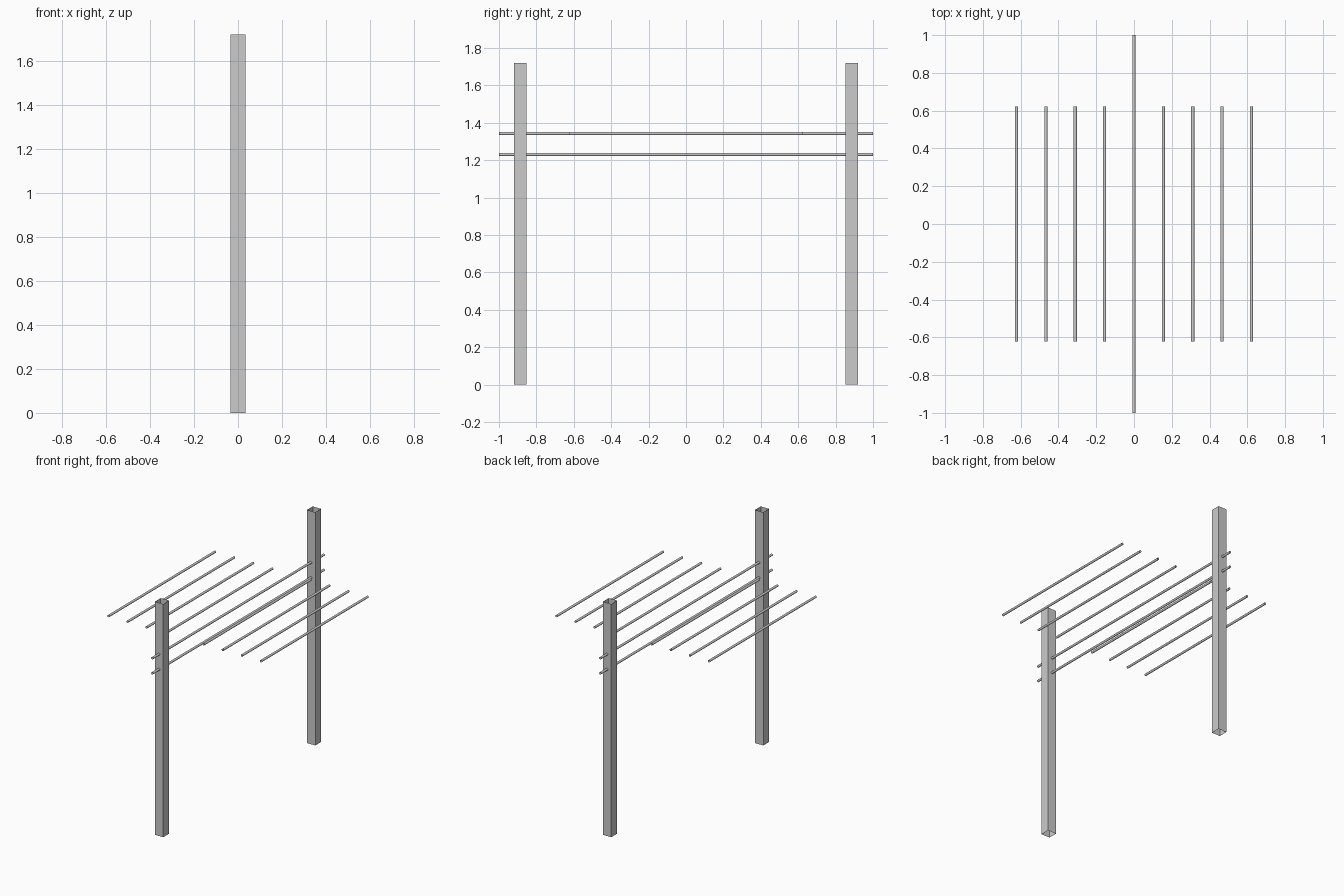
import bpy
import math

if "Cube" in bpy.data.objects:
    bpy.data.objects.remove(bpy.data.objects["Cube"])

POST_W, POST_H, POST_Y = 0.068, 1.72, 0.886
ROD_R = 0.008
WIRE_Z, LOW_Z = 1.342, 1.23
SPACING = 0.1555


def tube(name, sides, radius, length, location, along_y=False):
    """Open-ended prism, upright or lying along y, with flats facing the axes."""
    bpy.ops.mesh.primitive_cylinder_add(
        vertices=sides, radius=radius / math.cos(math.pi / sides),
        depth=length, end_fill_type='NOTHING', location=location,
        rotation=(math.pi / 2 if along_y else 0, 0, 0))
    ob = bpy.context.object
    ob.name = name
    turn = math.pi / sides
    for v in ob.data.vertices:
        x, y = v.co.x, v.co.y
        v.co.x = x * math.cos(turn) - y * math.sin(turn)
        v.co.y = x * math.sin(turn) + y * math.cos(turn)
    return ob


# Two square hollow posts
for side, label in ((-1, "front"), (1, "back")):
    tube(f"{label}_post", 4, POST_W / 2, POST_H, (0, side * POST_Y, POST_H / 2))

# Two long rails running through the posts
for z, label in ((WIRE_Z, "upper"), (LOW_Z, "lower")):
    rail = tube(f"{label}_rail", 8, ROD_R, 2.0, (0, 0, z), True)
    bpy.ops.object.shade_smooth_by_angle(angle=math.radians(50))

# Four shorter rods on each side of the upper rail
for side, label in ((-1, "left"), (1, "right")):
    for i in range(1, 5):
        tube(f"{label}_rod_{i}", 8, ROD_R, 1.245, (side * i * SPACING, 0, WIRE_Z), True)
        bpy.ops.object.shade_smooth_by_angle(angle=math.radians(50))
